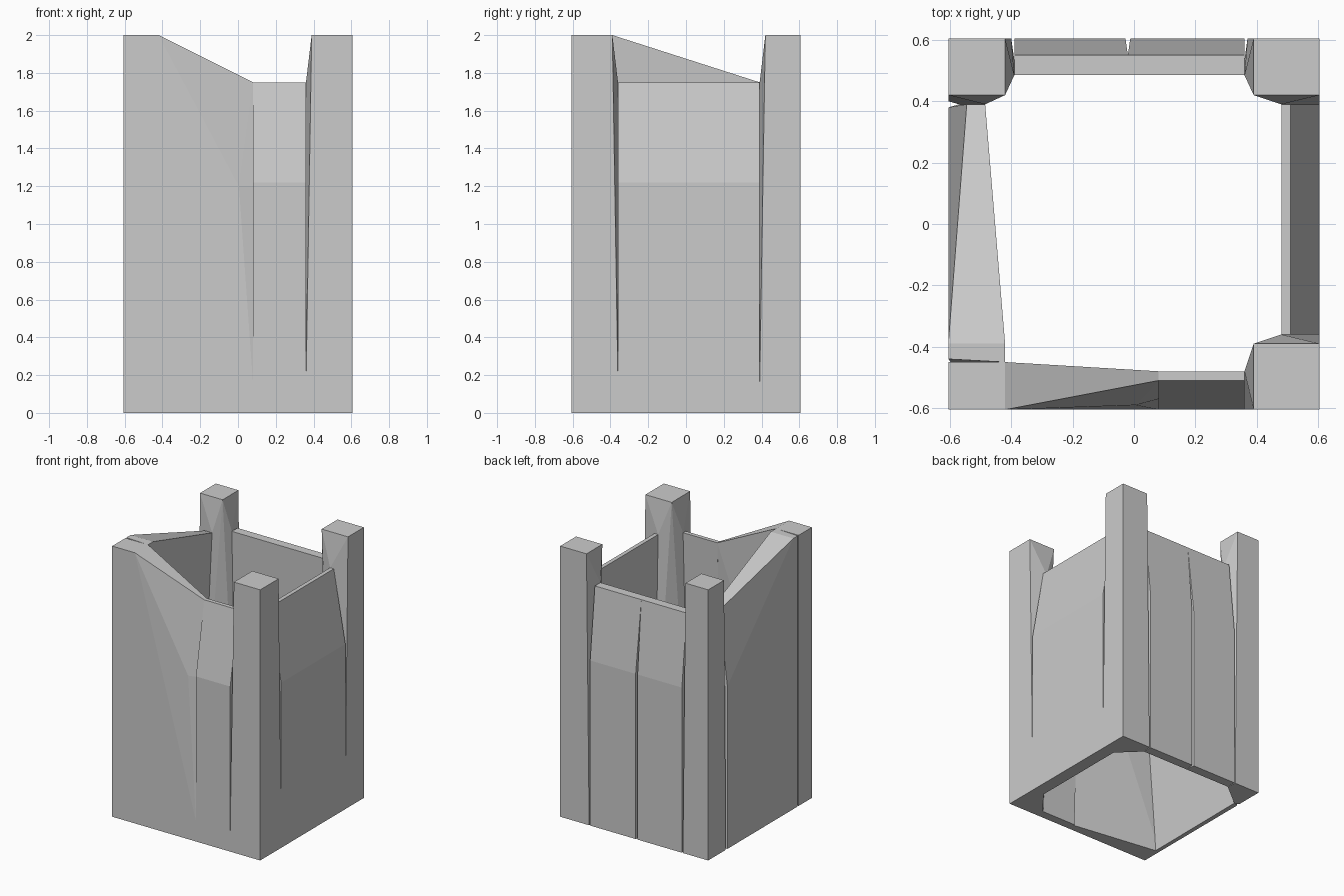
import bpy, bmesh

if "Cube" in bpy.data.objects:
    bpy.data.objects.remove(bpy.data.objects["Cube"])

R = 0.605   # outer half width


def hull(name, pts):
    """Flat-faced solid wrapped around a few corner points."""
    bm = bmesh.new()
    for p in pts:
        bm.verts.new(p)
    bmesh.ops.convex_hull(bm, input=bm.verts[:])
    bmesh.ops.delete(bm, geom=[v for v in bm.verts if not v.link_faces], context='VERTS')
    bmesh.ops.dissolve_limit(bm, angle_limit=0.002, verts=bm.verts[:], edges=bm.edges[:])
    bmesh.ops.recalc_face_normals(bm, faces=bm.faces[:])
    me = bpy.data.meshes.new(name)
    bm.to_mesh(me)
    bm.free()
    ob = bpy.data.objects.new(name, me)
    bpy.context.collection.objects.link(ob)
    return ob


def post(name, sx, sy, top, wall, in_top, in_bot, gap=(0, 0), foot=0.14):
    """Corner post; each pair is (x, y) as distances from the centre.
    top: inner corner at z=2, wall: where the walls end against it,
    in_top / in_bot: inner faces of the adjoining walls."""
    (tx, ty), (wx, wy) = top, wall
    gx, gy = wx + gap[0], wy + gap[1]
    pts = [(R, R, 2), (tx, R, 2), (R, ty, 2), (tx, ty, 2),
           (wx, in_top[1], 1.75), (in_top[0], wy, 1.75),
           (gx, R, foot), (R, gy, foot), (gx, R, 0), (R, gy, 0),
           (wx, in_bot[1], 0), (in_bot[0], wy, 0), (R, R, 0)]
    hull(name, [(sx * x, sy * y, z) for x, y, z in pts])


def panel(name, a, b, outer, inner_top, inner_bot, place, trim=(0, 0), trim_depth=0.55):
    """Wall panel from a to b, leaning in above z=1.22; trim narrows the outer face."""
    pts = []
    for end, t in ((a, trim[0]), (b, -trim[1])):
        pts += [(end + t, R, 0), (end + t, R, 1.22), (end, outer, 1.75),
                (end, inner_top, 1.75), (end, inner_bot, 0)]
        if t:
            pts.append((end, trim_depth, 0))
    hull(name, [place(*p) for p in pts])


# Corner posts
post("back_right_post", 1, 1, (0.39, 0.42), (0.36, 0.39), (0.48, 0.485), (0.51, 0.535), (0.01, 0))
post("front_right_post", 1, -1, (0.39, 0.39), (0.36, 0.36), (0.48, 0.48), (0.51, 0.54))
post("back_left_post", -1, 1, (0.42, 0.42), (0.39, 0.39), (0.485, 0.485), (0.57, 0.535), (0.01, 0.01))

# Back wall in two panels with a V groove between them
to_back = lambda s, d, z: (s, d, z)
panel("back_wall_left", -0.39, -0.02, 0.55, 0.485, 0.535, to_back, (0, 0.008))
panel("back_wall_right", -0.02, 0.36, 0.55, 0.485, 0.535, to_back, (0.008, 0))

# Right wall and the low part of the front wall
panel("right_wall", -0.36, 0.39, 0.51, 0.48, 0.51, lambda s, d, z: (d, s, z))
panel("front_wall_right", 0.08, 0.36, 0.51, 0.48, 0.54, lambda s, d, z: (s, -d, z))

# Broad front-left corner with a top edge sloping to the right
hull("front_left_corner", [
    (-R, -R, 2), (-0.42, -R, 2), (-R, -0.45, 2), (-0.42, -0.45, 2),
    (0.08, -0.51, 1.75), (0.08, -0.48, 1.75),
    (0.005, -0.59, 1.2), (0.08, -0.57, 1.2), (0.08, -R, 0.15),
    (-R, -R, 0), (-R, -0.45, 0), (-0.575, -0.48, 0),
    (0.08, -R, 0), (0.08, -0.55, 0)])

# Left wall sloping down towards the back
hull("left_wall", [
    (-R, -0.44, 2), (-R, -0.39, 2), (-0.42, -0.45, 2), (-0.42, -0.39, 2),
    (-0.545, 0.39, 1.75), (-0.485, 0.39, 1.75), (-R, 0.38, 1.2),
    (-R, 0.38, 0), (-R, -0.44, 0), (-0.57, 0.39, 0), (-0.575, -0.48, 0)])
